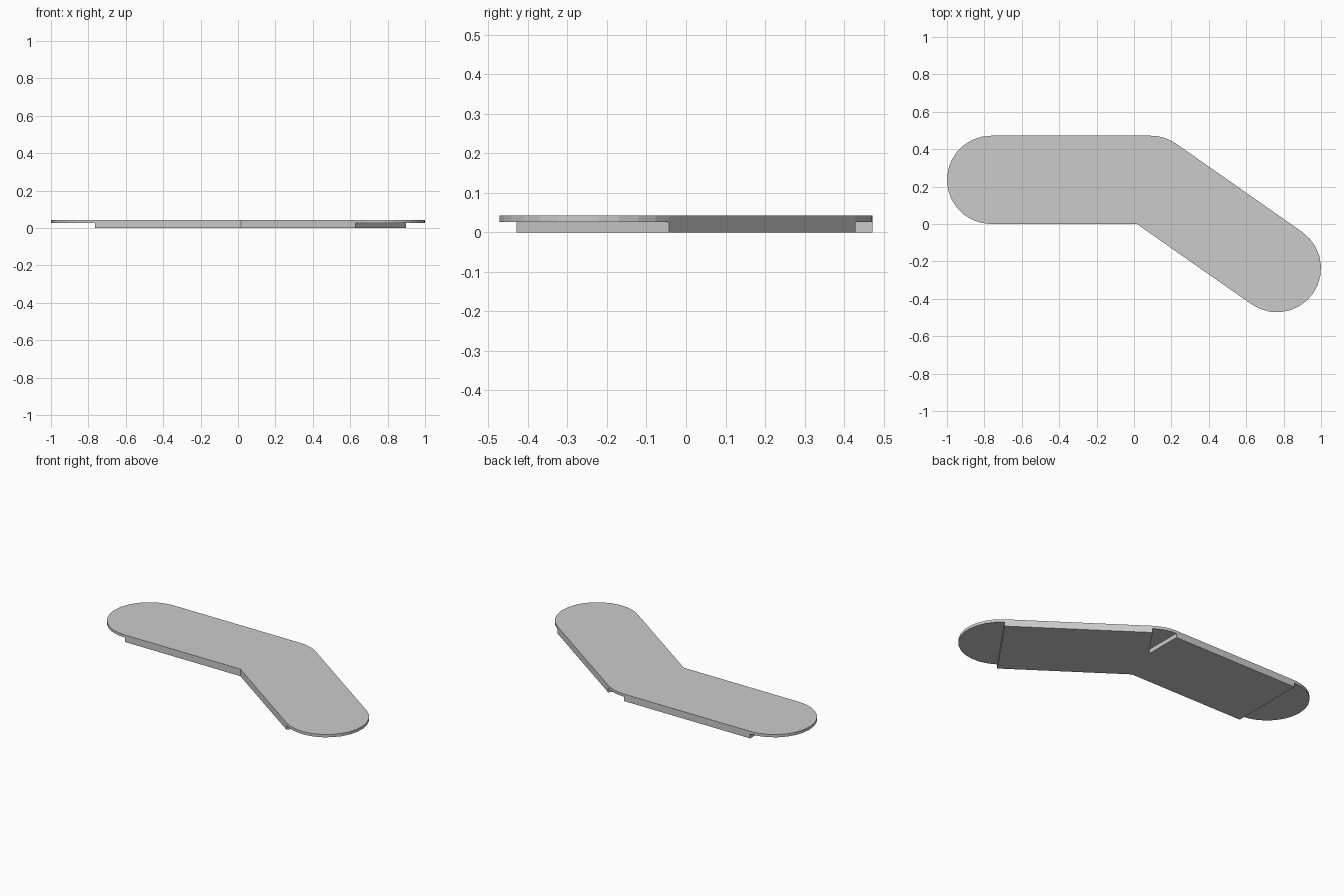
import bpy, bmesh
from math import radians, sin, cos, tan
from mathutils import Vector

if "Cube" in bpy.data.objects:
    bpy.data.objects.remove(bpy.data.objects["Cube"])

R = 0.236                     # half width of the arms
A = radians(35)               # bend angle
Z_SPLIT, Z_TOP = 0.026, 0.043

left = Vector((-0.764, R))    # centre of left rounded end
right = Vector((0.764, -R))   # centre of right rounded end
joint = Vector((right.x - 2 * R / tan(A), R))
inner = joint + Vector((-R * tan(A / 2), -R))
n = Vector((sin(A), cos(A))) * R   # outward normal of the angled arm


def arc(centre, start, end, steps):
    """Points along a circular arc, angles in degrees."""
    out = []
    for i in range(steps + 1):
        a = radians(start + (end - start) * i / steps)
        out.append(centre + Vector((cos(a), sin(a))) * R)
    return out


def slab(name, outline, z0, z1):
    """Extrude a flat outline between two heights."""
    bm = bmesh.new()
    face = bm.faces.new([bm.verts.new((p.x, p.y, z0)) for p in outline])
    ext = bmesh.ops.extrude_face_region(bm, geom=[face], use_keep_orig=True)
    verts = [g for g in ext["geom"] if isinstance(g, bmesh.types.BMVert)]
    bmesh.ops.translate(bm, verts=verts, vec=(0, 0, z1 - z0))
    bmesh.ops.recalc_face_normals(bm, faces=bm.faces)
    mesh = bpy.data.meshes.new(name)
    bm.to_mesh(mesh)
    bm.free()
    obj = bpy.data.objects.new(name, mesh)
    bpy.context.collection.objects.link(obj)
    return obj


# Top plate: bent strip with round ends and a rounded outer bend
slab("top_plate",
     arc(left, 270, 90, 14) + arc(joint, 90, 55, 4)
     + arc(right, 55, -125, 14) + [inner],
     Z_SPLIT, Z_TOP)

# Base: two square-ended arms leaving a wedge notch at the outer bend
up = Vector((0, R))
slab("base_arms",
     [left - up, left + up, joint + up, joint, joint + n,
      right + n, right - n, inner],
     0, Z_SPLIT)
